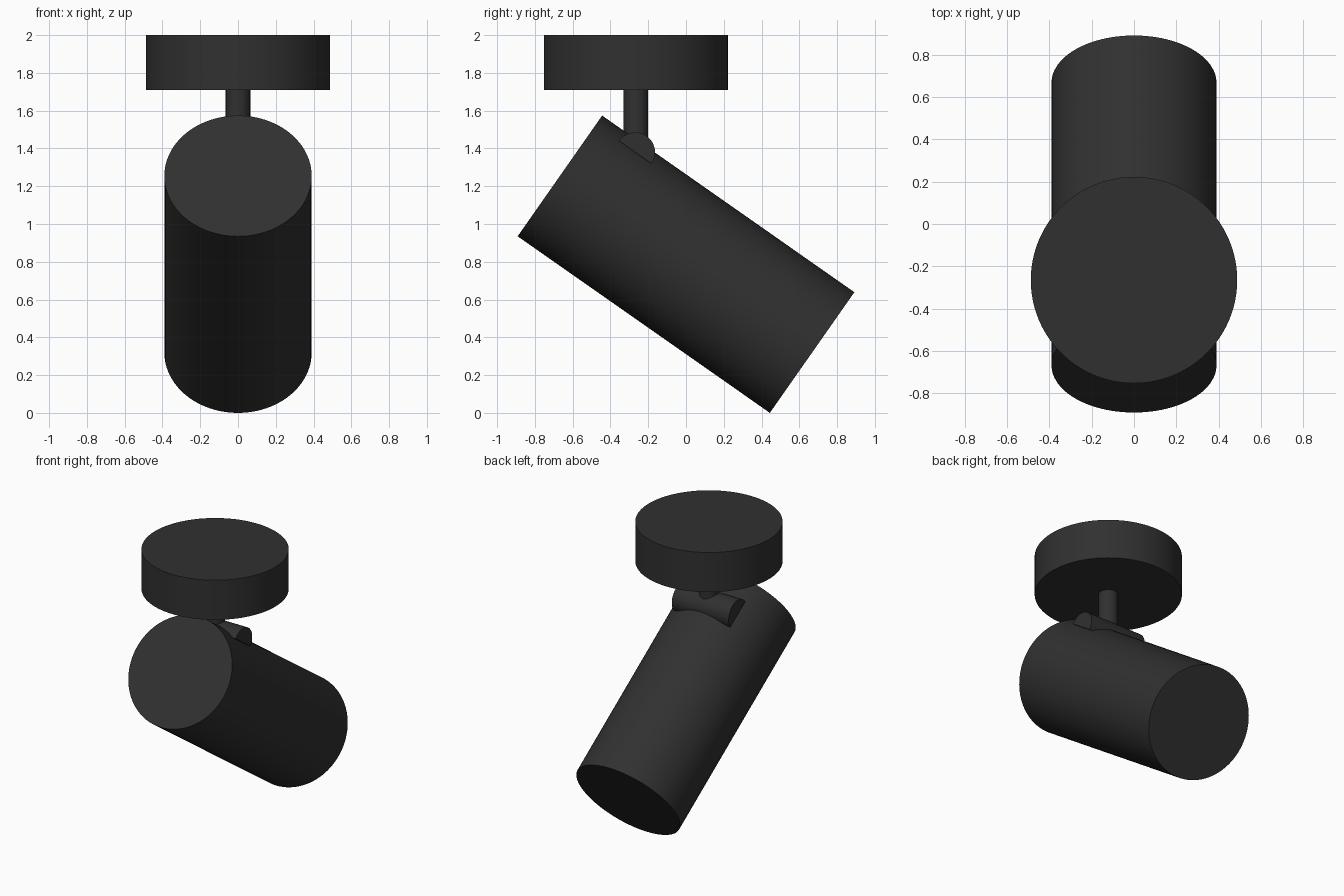
import bpy, bmesh
from math import radians, sin, cos

if "Cube" in bpy.data.objects:
    bpy.data.objects.remove(bpy.data.objects["Cube"])

TILT = 35          # downward aim of the lamp body, degrees
PIVOT_Y = -0.265   # stem and canopy axis

paint = bpy.data.materials.new("black_paint")
paint.diffuse_color = (0.03, 0.03, 0.03, 1)
paint.use_nodes = True
paint.node_tree.nodes["Principled BSDF"].inputs["Base Color"].default_value = paint.diffuse_color


def finish(obj, name):
    obj.name = name
    obj.data.materials.append(paint)
    bpy.ops.object.select_all(action='DESELECT')
    obj.select_set(True)
    bpy.context.view_layer.objects.active = obj
    bpy.ops.object.shade_smooth_by_angle(angle=radians(35))


def cylinder(name, radius, depth, location, tilt=0, sides=96):
    bpy.ops.mesh.primitive_cylinder_add(vertices=sides, radius=radius, depth=depth,
                                        location=location, rotation=(radians(tilt), 0, 0))
    finish(bpy.context.object, name)


# Ceiling canopy
cylinder("ceiling_canopy", 0.488, 0.29, (0, PIVOT_Y, 1.855))

# Stem, running from the canopy into the hinge
cylinder("stem", 0.065, 0.32, (0, PIVOT_Y, 1.56), sides=48)

# Tilted lamp body
cylinder("lamp_body", 0.39, 1.63, (0, 0, 0.787), tilt=-(90 + TILT))

# Hinge: half cylinder across the body, flat side parallel to the lamp axis
half_width, radius, steps = 0.23, 0.105, 32
bm = bmesh.new()
angles = [radians(-TILT + 180 * i / steps) for i in range(steps + 1)]
face = bm.faces.new([bm.verts.new((-half_width, radius * cos(a), radius * sin(a)))
                     for a in angles])
ext = bmesh.ops.extrude_face_region(bm, geom=[face], use_keep_orig=True)
bmesh.ops.translate(bm, vec=(2 * half_width, 0, 0),
                    verts=[g for g in ext["geom"] if isinstance(g, bmesh.types.BMVert)])
bmesh.ops.recalc_face_normals(bm, faces=bm.faces)
mesh = bpy.data.meshes.new("hinge")
bm.to_mesh(mesh)
bm.free()
hinge = bpy.data.objects.new("hinge", mesh)
hinge.location = (0, -0.269, 1.38)
bpy.context.collection.objects.link(hinge)
finish(hinge, "hinge")
